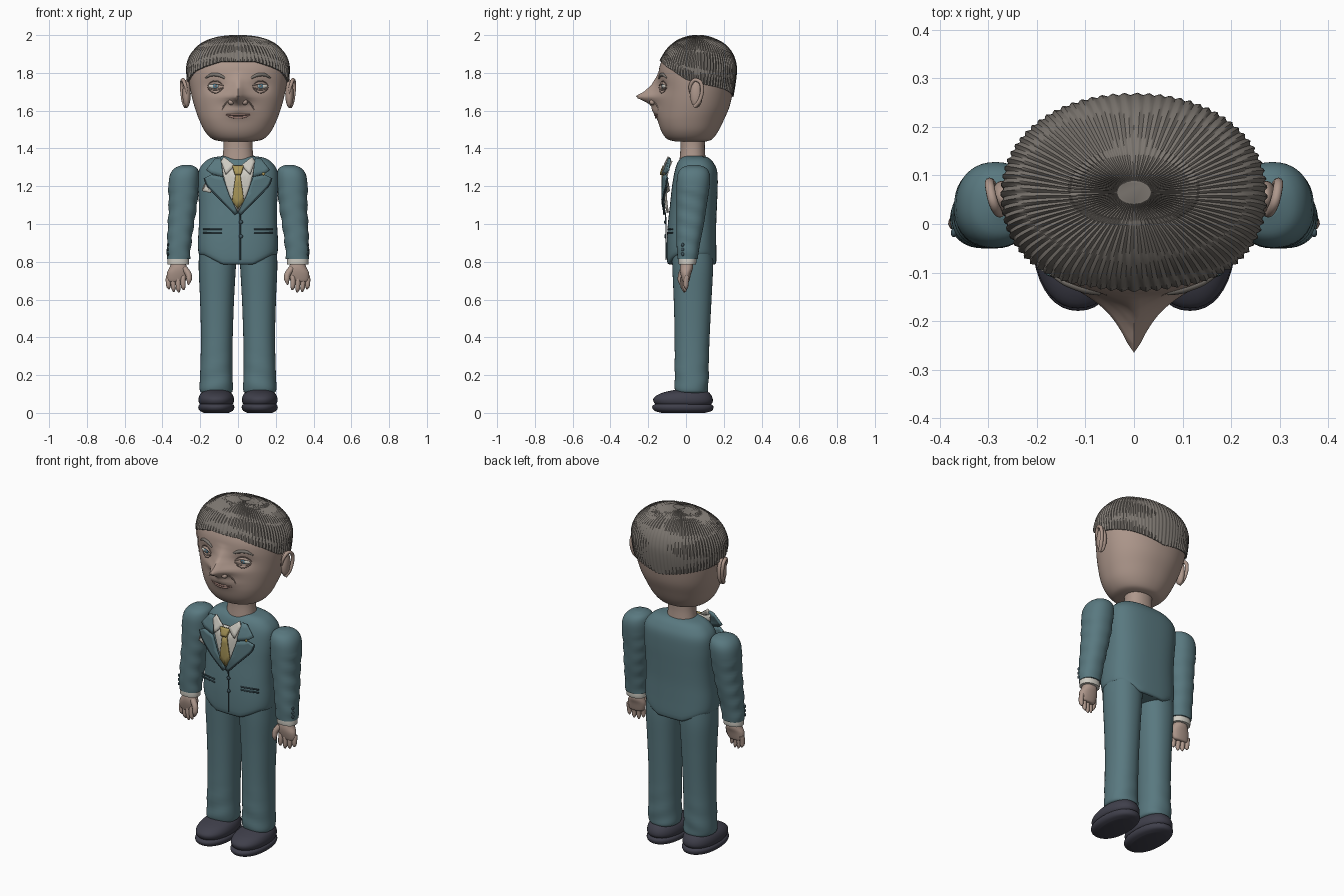
import bpy, bmesh
from math import sin, cos, pi, exp
from mathutils import Vector
from mathutils.bvhtree import BVHTree

if "Cube" in bpy.data.objects:
    bpy.data.objects.remove(bpy.data.objects["Cube"])


def material(name, rgb):
    m = bpy.data.materials.new(name)
    m.diffuse_color = (*rgb, 1)
    m.use_nodes = True
    m.node_tree.nodes["Principled BSDF"].inputs["Base Color"].default_value = m.diffuse_color
    return m


skin = material("skin", (.42, .31, .26))
lip = material("lip", (.33, .2, .17))
line = material("crease", (.2, .14, .12))
grey_hair = material("grey_hair", (.2, .18, .16))
suit = material("suit", (.1, .19, .215))
dark = material("dark_suit", (.05, .09, .11))
white = material("shirt_white", (.62, .6, .54))
gold = material("tie_gold", (.4, .31, .1))
leather = material("leather", (.05, .05, .07))
blue = material("iris", (.1, .25, .35))


def finish(name, verts, faces, mat, angle=50):
    me = bpy.data.meshes.new(name)
    me.from_pydata(verts, [], faces)
    bm = bmesh.new()
    bm.from_mesh(me)
    bmesh.ops.recalc_face_normals(bm, faces=bm.faces)
    bm.to_mesh(me)
    bm.free()
    me.shade_smooth()
    me.set_sharp_from_angle(angle=angle * pi / 180)
    me.materials.append(mat)
    ob = bpy.data.objects.new(name, me)
    bpy.context.collection.objects.link(ob)
    return ob


def spline(table, t):
    # Catmull-Rom through rows of a table, t in row units
    n = len(table)
    i = max(0, min(int(t), n - 2))
    f = t - i
    rows = [table[max(0, min(n - 1, i + k))] for k in (-1, 0, 1, 2)]
    return [.5 * (2*b + (c-a)*f + (2*a - 5*b + 4*c - d)*f*f + (3*b - a - 3*c + d)*f**3)
            for a, b, c, d in zip(*rows)]


def lookup(table, u):
    # linear interpolation of (u, value) pairs
    for (a, va), (b, vb) in zip(table, table[1:]):
        if u <= b:
            return va + (vb - va) * max(0, (u - a) / (b - a))
    return table[-1][1]


def ring_point(sec, a, power):
    # section = (z, centre x, half width, front y, back y); a = 0 faces front
    z, cx, rx, y0, y1 = sec
    sp = lambda v: (1 if v > 0 else -1) * abs(v) ** (2 / power)
    return Vector((cx + rx * sp(sin(a)), (y0 + y1) / 2 - (y1 - y0) / 2 * sp(cos(a)), z))


def skin_rings(name, rings, mat, angle=50):
    n = len(rings[0])
    faces = [(r*n + i, r*n + (i+1) % n, (r+1)*n + (i+1) % n, (r+1)*n + i)
             for r in range(len(rings) - 1) for i in range(n)]
    faces += [tuple(range(n)), tuple(range((len(rings) - 1) * n, len(rings) * n))]
    return finish(name, [v for r in rings for v in r], faces, mat, angle)


def loft(name, secs, mat, n=40, steps=4, power=2.2, side=1, warp=None):
    rings = []
    for k in range((len(secs) - 1) * steps + 1):
        sec = spline(secs, k / steps)
        ring = [ring_point(sec, 2 * pi * i / n, power) for i in range(n)]
        for v in ring:
            if warp:
                warp(v)
            v.x *= side
        rings.append(ring)
    return skin_rings(name, rings, mat)


def ball(name, loc, radii, mat):
    bm = bmesh.new()
    bmesh.ops.create_uvsphere(bm, u_segments=20, v_segments=12, radius=1)
    verts = [Vector((v.co[k] * radii[k] + loc[k] for k in range(3))) for v in bm.verts]
    faces = [[v.index for v in f.verts] for f in bm.faces]
    bm.free()
    return finish(name, verts, faces, mat)


def tube(name, pts, radii, mat):
    cu = bpy.data.curves.new(name, 'CURVE')
    cu.dimensions = '3D'
    cu.bevel_depth, cu.bevel_resolution, cu.use_fill_caps = 1, 3, True
    s = cu.splines.new('POLY')
    fine = [spline(pts, k / 4) for k in range(4 * (len(pts) - 1) + 1)]
    rad = [lookup([(i / (len(radii) - 1), r) for i, r in enumerate(radii)], k / (len(fine) - 1))
           for k in range(len(fine))]
    s.points.add(len(fine) - 1)
    for p, co, r in zip(s.points, fine, rad):
        p.co, p.radius = (*co, 1), r
    cu.materials.append(mat)
    bpy.context.collection.objects.link(bpy.data.objects.new(name, cu))


# Head, with the pointed nose, muzzle and eye sockets pushed out of the loft
HEAD = [(1.438, 0, .09, -.06, .11), (1.45, 0, .135, -.1, .14), (1.49, 0, .175, -.13, .17),
        (1.55, 0, .205, -.148, .2), (1.62, 0, .23, -.15, .23), (1.7, 0, .25, -.146, .248),
        (1.78, 0, .262, -.146, .26), (1.84, 0, .262, -.138, .26), (1.9, 0, .238, -.11, .24),
        (1.95, 0, .187, -.065, .195), (1.98, 0, .115, -.01, .135), (1.992, 0, .03, .045, .085)]
NOSE = [(1.58, 0), (1.625, .025), (1.648, .065), (1.664, .105), (1.674, .122), (1.685, .107),
        (1.7, .078), (1.735, .038), (1.78, .01), (1.81, 0)]


def face_shape(v):
    if v.y < 0:
        w = lookup([(1.62, .05), (1.7, .04), (1.78, .03)], v.z)
        v.y -= lookup(NOSE, v.z) * exp(-((v.x**2 + .00006)**.5 - .0077) / w)
        v.y -= .018 * exp(-(v.x / .08)**2 - ((v.z - 1.595) / .035)**2)
        v.y += .012 * exp(-((abs(v.x) - .12) / .05)**2 - ((v.z - 1.73) / .03)**2)


head = loft("head", HEAD, skin, n=144, steps=7, power=2.15, warp=face_shape)
tree = BVHTree.FromPolygons([v.co for v in head.data.vertices],
                            [p.vertices for p in head.data.polygons])


def on_face(x, z, off=0):
    return (x, tree.ray_cast(Vector((x, -1, z)), Vector((0, 1, 0)))[0].y - off, z)


# Hair cap with swirling combed ridges above a curved hairline
HAIRLINE = [(0, 1.858), (.1, 1.858), (.2, 1.835), (.3, 1.81), (.42, 1.765), (.55, 1.74),
            (.75, 1.715), (1, 1.675)]


def head_section(z):
    lo, hi = 0, len(HEAD) - 1
    for _ in range(24):
        mid = (lo + hi) / 2
        lo, hi = (mid, hi) if spline(HEAD, mid)[0] < z else (lo, mid)
    return spline(HEAD, lo)


mid_head, N, rings = Vector((0, .065, 1.74)), 320, []
for k in range(-1, 25):
    s = max(k, 0) / 24
    ring = []
    for i in range(N):
        a = 2 * pi * i / N
        zl = lookup(HAIRLINE, min(a, 2 * pi - a) / pi)
        p = ring_point(head_section(zl + (1.9915 - zl) * sin(s * pi / 2)), a, 2.15)
        ridge = .014 * cos(80 * a + 5 * s) * (1 - s)**.3
        ring.append(mid_head + (p - mid_head) * (.985 if k < 0 else 1.03 + ridge))
    rings.append(ring)
skin_rings("hair", rings, grey_hair)

# Mouth
for nm, z, r, m in (("upper_lip", 1.578, .006, lip), ("lower_lip", 1.564, .007, lip),
                    ("mouth_line", 1.571, .003, line)):
    tube(nm, [on_face(x, z + 3 * x * x * (1 if nm == "lower_lip" else .2)) for x in
              (-.065, -.035, 0, .035, .065)], [.002, r, r, .002], m)

# Neck
loft("neck", [(1.33, 0, .085, -.035, .105), (1.39, 0, .078, -.03, .1),
              (1.43, 0, .077, -.03, .1), (1.47, 0, .08, -.03, .1)], skin)


# Jacket body with a hem that rises toward the sides
def hem(v):
    v.z += max(0, 1 - (v.z - .785) / .12) * .05 * min(1, max(0, (abs(v.x) - .08) / .1))


loft("jacket_body", [(.785, 0, .19, -.08, .145), (.8, 0, .208, -.1, .16), (.9, 0, .212, -.102, .16),
                     (1.0, 0, .207, -.096, .16), (1.1, 0, .207, -.085, .164),
                     (1.2, 0, .212, -.074, .168), (1.28, 0, .208, -.06, .165),
                     (1.325, 0, .18, -.045, .145), (1.35, 0, .14, -.025, .12),
                     (1.36, 0, .08, -.01, .09)], suit, n=64, power=2.6, warp=hem)
FRONT = [(.8, -.106), (.95, -.106), (1.06, -.108), (1.12, -.12), (1.27, -.122), (1.36, -.088)]


def on_chest(x, z, off=0):
    return (x, lookup(FRONT, z) + .9 * x * x - off, z)


def panel(name, pts, mat, off=0, thick=.012):
    # flat outline, subdivided and wrapped on the chest curve
    bm = bmesh.new()
    bm.faces.new([bm.verts.new((x, 0, z)) for x, z in pts])
    bmesh.ops.triangulate(bm, faces=bm.faces)
    bmesh.ops.subdivide_edges(bm, edges=bm.edges, cuts=3, use_grid_fill=True)
    bm.verts.index_update()
    verts = [on_chest(v.co.x, v.co.z, off) for v in bm.verts]
    faces = [[v.index for v in f.verts] for f in bm.faces]
    bm.free()
    mod = finish(name, verts, faces, mat).modifiers.new("thickness", 'SOLIDIFY')
    mod.thickness, mod.offset = thick, 0


# Shirt, tie, pocket square, buttons
panel("shirt_front", [(-.1, 1.335), (-.05, 1.31), (.05, 1.31), (.1, 1.335), (.05, 1.16), (0, 1.06), (-.05, 1.16)],
      white, -.012)
panel("tie_blade", [(-.012, 1.265), (.012, 1.265), (.032, 1.12), (0, 1.08), (-.032, 1.12)], gold, .002)
panel("tie_knot", [(-.03, 1.305), (.03, 1.305), (.016, 1.26), (-.016, 1.26)], gold, .006, .02)
panel("pocket_square", [(-.19, 1.175), (-.145, 1.165), (-.14, 1.18), (-.16, 1.195),
                        (-.17, 1.225), (-.178, 1.195)], white, .002)
ball("lapel_pin", on_chest(.135, 1.265, .01), (.008, .005, .008), gold)
tube("jacket_opening", [on_chest(.012, z) for z in (1.06, .95, .87, .81)], [.003, .003], dark)
for z in (1.01, .935):
    ball("jacket_button", on_chest(.015, z, .003), (.011, .006, .011), dark)

for s in (-1, 1):
    # Lapels, collars, pockets
    panel("lapel", [(s*.08, 1.25), (s*.14, 1.262), (s*.178, 1.243), (s*.16, 1.2), (s*.015, 1.05),
                    (0, 1.06), (s*.045, 1.15)], suit, .006)
    panel("jacket_collar", [(s*.09, 1.35), (s*.12, 1.345), (s*.168, 1.285), (s*.14, 1.266),
                            (s*.078, 1.248)], suit, .003)
    panel("shirt_collar", [(s*.018, 1.31), (s*.075, 1.355), (s*.09, 1.33), (s*.065, 1.262)], white, .006)
    tube("lapel_edge", [on_chest(s*x, z, .009) for x, z in ((.178, 1.243), (.16, 1.2), (.09, 1.127), (.015, 1.05))],
         [.004, .004], dark)
    for z in (.954, .972):
        tube("pocket_welt", [on_chest(s*x, z, -.004) for x in (.085, .12, .15, .185)], [.004, .004], dark)

    # Face details
    c = on_face(s*.12, 1.73)
    ball("eyeball", (c[0], c[1] + .006, c[2]), (.038, .016, .016), white)
    ball("iris", (c[0], c[1] - .006, c[2]), (.014, .006, .013), blue)
    ball("pupil", (c[0], c[1] - .0105, c[2]), (.006, .003, .006), line)
    arcs = (("upper_eyelid", .018, .007, skin, 1), ("lower_eyelid", -.016, .005, skin, 1),
            ("eye_bag", -.034, .0025, line, 1), ("lid_crease", .03, .0025, line, 1))
    for nm, h, r, m, w in arcs:
        tube(nm, [on_face(s*(.12 + .042*u), 1.728 + h * (1 - .8*u*u), .004 if m is skin else 0)
                  for u in (-1, -.5, 0, .5, 1)], [.002, r, r, .002], m)
    tube("eyebrow", [on_face(s*x, z) for x, z in ((.07, 1.772), (.1, 1.788), (.14, 1.79), (.172, 1.772))],
         [.005, .01, .009, .003], grey_hair)
    tube("cheek_fold", [on_face(s*x, z) for x, z in ((.055, 1.65), (.075, 1.625), (.088, 1.595))],
         [.002, .004, .001], skin)
    ball("nostril_wing", on_face(s*.036, 1.645, -.006), (.016, .018, .015), skin)

    # Ears: flat shell, rim and lobe
    ball("ear", (s*.272, .055, 1.69), (.022, .034, .075), skin)
    tube("ear_rim", [(s*x, y, z) for x, y, z in ((.268, .025, 1.69), (.278, .022, 1.73), (.29, .045, 1.763),
         (.297, .078, 1.748), (.296, .085, 1.7), (.288, .07, 1.65), (.275, .045, 1.622))],
         [.005, .01, .01, .01, .012], skin)

    # Sleeves with soft folds
    def folds(v):
        v.x += .0025 * sin(v.z * 75 + v.y * 25) * (1 if v.z < 1.2 else 0)
    loft("sleeve", [(.815, .316, .061, -.045, .062), (.9, .311, .064, -.05, .075),
                    (1.0, .302, .069, -.05, .095), (1.1, .292, .075, -.05, .11),
                    (1.2, .288, .08, -.05, .125), (1.26, .283, .077, -.045, .126),
                    (1.295, .276, .06, -.025, .108), (1.312, .272, .025, .015, .07)],
         suit, steps=6, side=s, warp=folds)
    loft("shirt_cuff", [(.785, .316, .056, -.038, .052), (.8, .316, .057, -.04, .055),
                        (.83, .316, .055, -.04, .055)], white, side=s)
    for z in (.84, .865, .89):
        ball("sleeve_button", (s*.371, -.018, z), (.006, .009, .009), dark)

    # Hand with four fingers and a thumb
    loft("palm", [(.692, .325, .03, -.012, .012), (.7, .325, .048, -.02, .018), (.74, .32, .056, -.03, .028),
                  (.77, .316, .046, -.032, .038), (.8, .316, .036, -.026, .036)], skin, n=28, side=s)
    for i, (length, y) in enumerate(((.055, -.012), (.068, -.006), (.065, 0), (.05, .006))):
        x = .289 + i * .026
        tube("finger", [(s*x, y, .725), (s*(x + .002), y - .004, .705), (s*(x + .001), y - .006, .705 - length * .6),
                        (s*(x - .002), y - .002, .705 - length)], [.013, .014, .0135, .012, .003], skin)
    tube("thumb", [(s*.285, -.012, .765), (s*.263, -.024, .735), (s*.259, -.03, .705), (s*.264, -.03, .678)],
         [.017, .017, .015, .003], skin)

    # Trouser legs
    def creases(v):
        v.y += .004 * sin(v.z * 60 + v.x * 20) * max(0, 1 - v.z / .4)
    loft("trouser_leg", [(.105, .114, .075, -.045, .105), (.125, .115, .088, -.058, .118),
                         (.22, .115, .085, -.06, .12), (.4, .112, .084, -.06, .125),
                         (.6, .111, .09, -.065, .135), (.76, .11, .098, -.072, .143),
                         (.86, .106, .1, -.075, .14)], suit, steps=6, side=s, warp=creases)

    # Shoes: sole and rounded upper
    loft("shoe_sole", [(0, .115, .065, -.13, .1), (.01, .115, .086, -.165, .135), (.025, .115, .095, -.178, .145),
                       (.04, .115, .093, -.175, .142), (.05, .115, .08, -.15, .12)], leather, side=s)
    loft("shoe_upper", [(.035, .115, .078, -.15, .12), (.055, .115, .092, -.17, .14), (.08, .115, .093, -.17, .14),
                        (.105, .115, .08, -.13, .125), (.122, .115, .05, -.06, .1)], leather, side=s)
